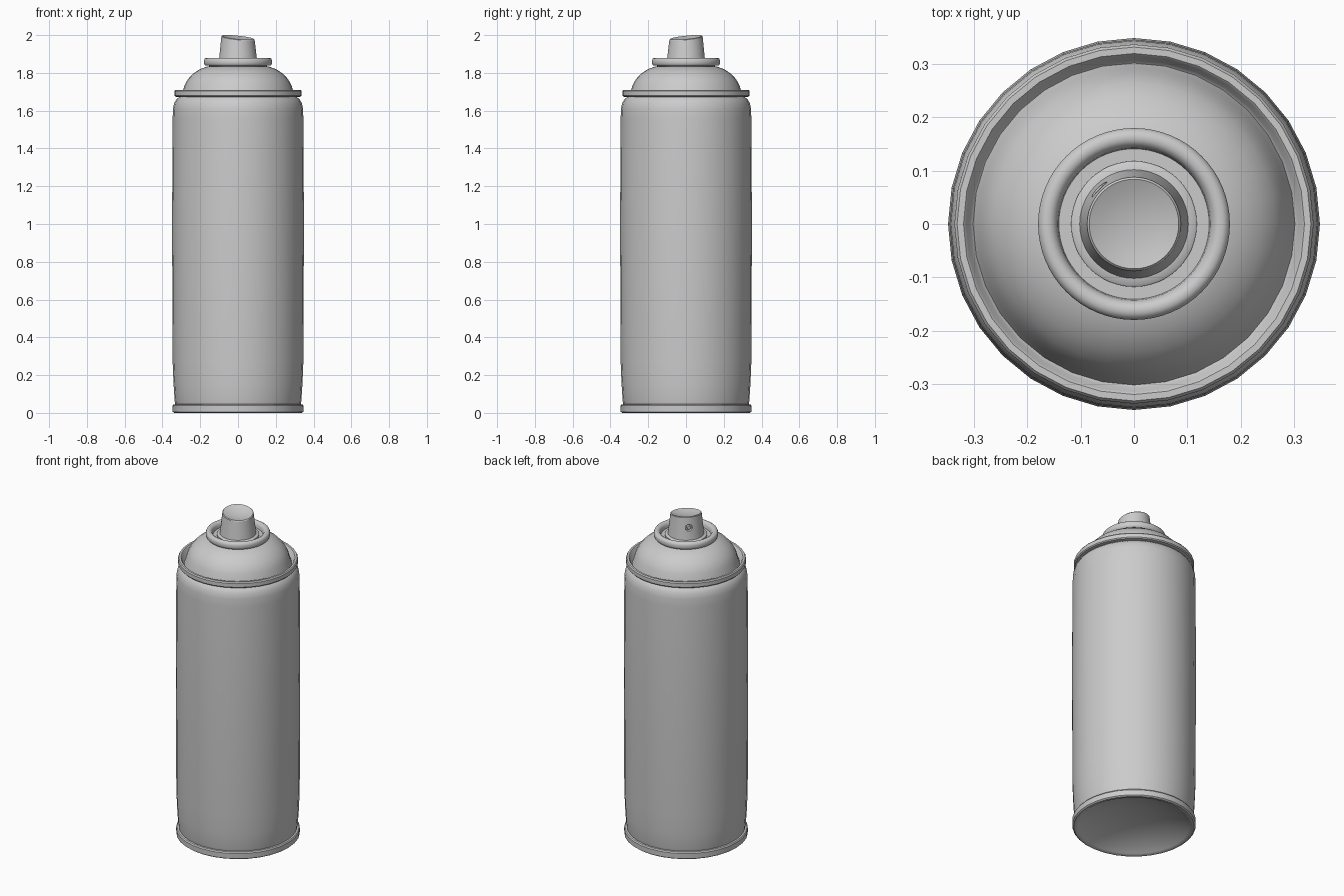
import bpy, bmesh
from math import pi, cos, sin, radians
from mathutils import Vector

if "Cube" in bpy.data.objects:
    bpy.data.objects.remove(bpy.data.objects["Cube"])


def lathe(name, profile, sides, angle=35):
    """Revolve (radius, z) points about z; radius 0 closes to a pole."""
    bm = bmesh.new()
    rings = []
    for r, z in profile:
        if r == 0:
            rings.append([bm.verts.new((0, 0, z))] * sides)
        else:
            rings.append([bm.verts.new((r * cos(2 * pi * i / sides),
                                        r * sin(2 * pi * i / sides), z)) for i in range(sides)])
    for a, b in zip(rings, rings[1:]):
        for i in range(sides):
            j = (i + 1) % sides
            bm.faces.new(list(dict.fromkeys((a[i], a[j], b[j], b[i]))))
    bmesh.ops.recalc_face_normals(bm, faces=bm.faces)
    me = bpy.data.meshes.new(name)
    bm.to_mesh(me)
    bm.free()
    ob = bpy.data.objects.new(name, me)
    bpy.context.collection.objects.link(ob)
    bpy.ops.object.select_all(action='DESELECT')
    ob.select_set(True)
    bpy.context.view_layer.objects.active = ob
    bpy.ops.object.shade_smooth_by_angle(angle=radians(angle))
    return ob


# Can body: concave base, bottom rim, wall, shoulder, top seam, dome
lathe("can_body", [
    (0, 0.08), (0.10, 0.074), (0.20, 0.055), (0.28, 0.025), (0.315, 0.006), (0.325, 0.0),
    (0.338, 0.0), (0.346, 0.006), (0.347, 0.038), (0.342, 0.045), (0.332, 0.046),
    (0.335, 0.06), (0.341, 0.15), (0.346, 0.27), (0.349, 1.0), (0.346, 1.56),
    (0.344, 1.61), (0.338, 1.64), (0.326, 1.66), (0.312, 1.672),
    (0.332, 1.674), (0.337, 1.68), (0.337, 1.703), (0.332, 1.71),
    (0.320, 1.71), (0.315, 1.705), (0.308, 1.68), (0.302, 1.675),
    (0.293, 1.70), (0.283, 1.735), (0.265, 1.767), (0.24, 1.794), (0.205, 1.818),
    (0.165, 1.833), (0.14, 1.837), (0, 1.837)], 32)

# Valve cup with rolled edge
lathe("valve_cup", [
    (0, 1.832), (0.15, 1.832), (0.155, 1.838), (0.172, 1.838), (0.178, 1.844), (0.18, 1.852),
    (0.18, 1.866), (0.176, 1.875), (0.168, 1.88), (0.157, 1.88), (0.148, 1.874),
    (0.143, 1.862), (0.141, 1.846), (0, 1.846)], 64)

# Spray button: flanged skirt, tapered wall, dished top
button = lathe("spray_button", [
    (0, 1.842), (0.118, 1.842), (0.118, 1.857), (0.114, 1.86), (0.102, 1.862),
    (0.0995, 1.88), (0.088, 1.984), (0.084, 1.988), (0.06, 1.980), (0.03, 1.975), (0, 1.973)], 48)
# Tilt the finger rest so it rises on the nozzle side
aim = Vector((-1, 1, 0)).normalized()
for v in button.data.vertices:
    if v.co.z > 1.95:
        v.co.z += 0.0125 * v.co.dot(aim) / 0.085

# Spray hole cut into the button
hole_rot = aim.to_track_quat('Z', 'Y').to_euler()
bpy.ops.mesh.primitive_cylinder_add(vertices=16, radius=0.02, depth=0.06,
                                    location=aim * 0.105 + Vector((0, 0, 1.935)), rotation=hole_rot)
cutter = bpy.context.object
cutter.name = "hole_cutter"
cutter.hide_render = True
cutter.display_type = 'WIRE'
mod = button.modifiers.new("spray_hole", 'BOOLEAN')
mod.operation = 'DIFFERENCE'
mod.solver = 'EXACT'
mod.object = cutter

# Nozzle insert inside the hole
bpy.ops.mesh.primitive_cylinder_add(vertices=16, radius=0.011, depth=0.025,
                                    location=aim * 0.08 + Vector((0, 0, 1.935)), rotation=hole_rot)
bpy.context.object.name = "nozzle_insert"
bpy.ops.object.shade_smooth_by_angle(angle=radians(35))
